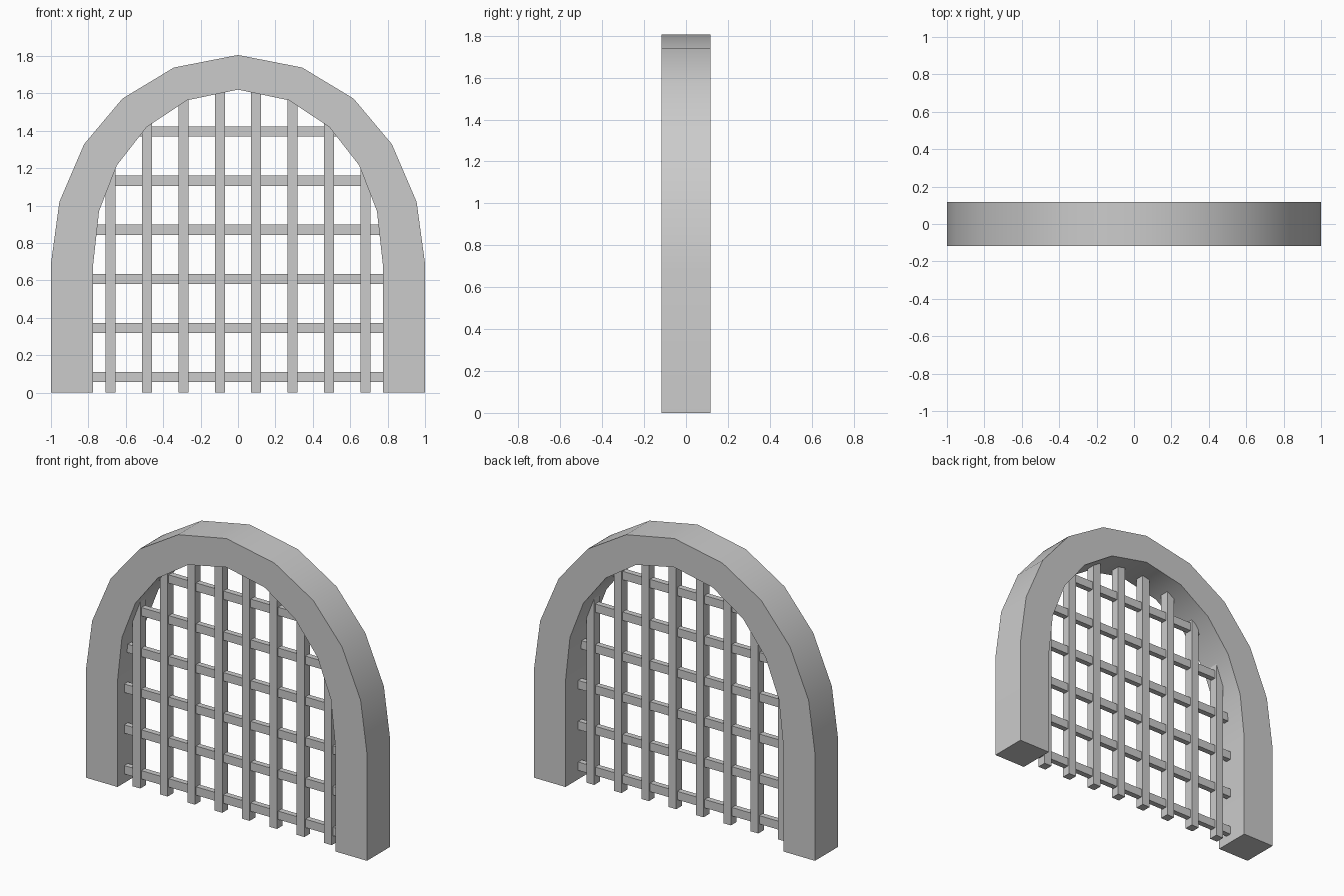
import bpy
import bmesh

if "Cube" in bpy.data.objects:
    bpy.data.objects.remove(bpy.data.objects["Cube"], do_unlink=True)

grey = bpy.data.materials.new("plain_grey")
grey.use_nodes = True
grey.diffuse_color = (0.6, 0.6, 0.6, 1)
grey.node_tree.nodes["Principled BSDF"].inputs["Base Color"].default_value = grey.diffuse_color

HALF_DEPTH = 0.118
BAR = 0.054       # face width of the bars
BAR_Y = -0.03     # the grille sits slightly forward of centre

# Half profiles (x, z) from the foot up to the crown
OUTER = [(1, 0), (1, 0.69), (0.955, 1.02), (0.823, 1.328),
         (0.618, 1.572), (0.343, 1.738), (0, 1.805)]
INNER = [(0.775, 0), (0.775, 0.68), (0.743, 0.97), (0.648, 1.215),
         (0.488, 1.42), (0.272, 1.563), (0, 1.62)]


def add_object(name, bm):
    mesh = bpy.data.meshes.new(name)
    bmesh.ops.recalc_face_normals(bm, faces=bm.faces)
    bm.to_mesh(mesh)
    bm.free()
    mesh.materials.append(grey)
    obj = bpy.data.objects.new(name, mesh)
    bpy.context.collection.objects.link(obj)
    return obj


def box(name, low, high):
    bm = bmesh.new()
    bmesh.ops.create_cube(bm, size=1)
    for v in bm.verts:
        v.co = [(a + b) / 2 + c * (b - a) for a, b, c in zip(low, high, v.co)]
    return add_object(name, bm)


def both_sides(half):
    return half + [(-x, z) for x, z in reversed(half[:-1])]


def opening_height(x):
    """Height of the inner arch above x."""
    for (x0, z0), (x1, z1) in zip(INNER[1:], INNER[2:]):
        if x1 <= x <= x0:
            return z0 + (z1 - z0) * (x0 - x) / (x0 - x1)


def opening_half_width(z):
    """Half width of the opening at height z."""
    for (x0, z0), (x1, z1) in zip(INNER, INNER[1:]):
        if z0 <= z <= z1:
            return x0 + (x1 - x0) * (z - z0) / (z1 - z0)


# Arch: a strip between the two profiles, extruded through its depth
bm = bmesh.new()
rings = [[bm.verts.new((x, -HALF_DEPTH, z)) for x, z in both_sides(p)]
         for p in (OUTER, INNER)]
outer, inner = rings
for i in range(len(outer) - 1):
    bm.faces.new((outer[i], outer[i + 1], inner[i + 1], inner[i]))
extruded = bmesh.ops.extrude_face_region(bm, geom=bm.faces[:], use_keep_orig=True)["geom"]
bmesh.ops.translate(bm, vec=(0, 2 * HALF_DEPTH, 0),
                    verts=[g for g in extruded if isinstance(g, bmesh.types.BMVert)])
arch = add_object("stone_arch", bm)
bpy.context.view_layer.objects.active = arch
arch.select_set(True)
bpy.ops.object.shade_smooth_by_angle(angle=0.52)
arch.select_set(False)

# Upright bars, each running up into the arch
for i in range(8):
    x = (i - 3.5) * 0.1945
    top = opening_height(abs(x) - BAR / 2) + 0.02
    box(f"upright_bar_{i + 1}", (x - BAR / 2, BAR_Y - 0.029, 0),
        (x + BAR / 2, BAR_Y + 0.029, top))

# Thinner cross bars, each running into the sides of the arch
for i in range(6):
    z = 0.084 + i * 0.2622
    reach = opening_half_width(z - BAR / 2) + 0.02
    box(f"cross_bar_{i + 1}", (-reach, BAR_Y - 0.018, z - BAR / 2),
        (reach, BAR_Y + 0.018, z + BAR / 2))
